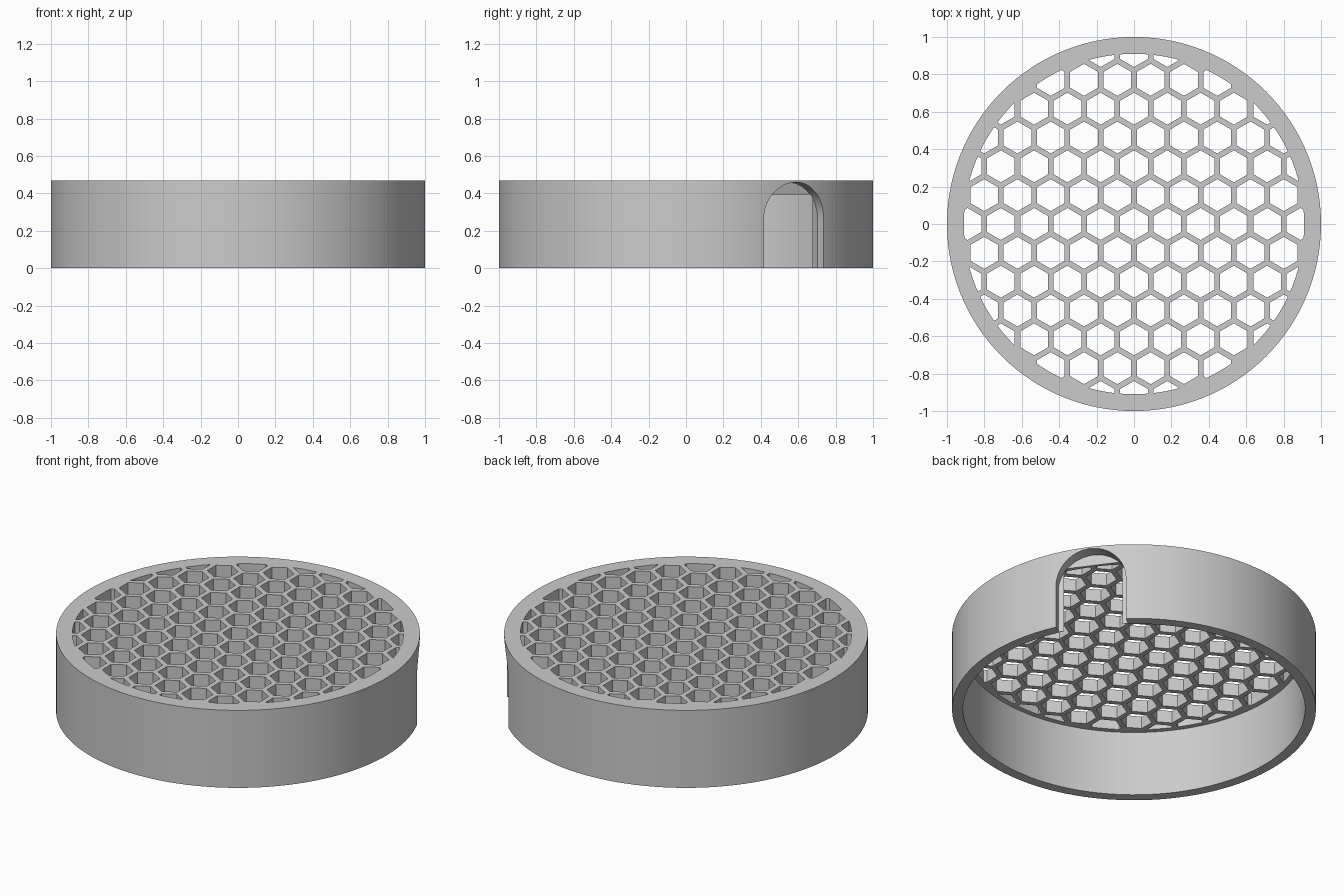
import bpy, bmesh, math
from mathutils import Matrix, Vector

OUTER, INNER, LIP = 1.0, 0.94, 0.91      # wall and lip radii
HEIGHT, GRID_Z = 0.47, 0.395             # total height, underside of the grid
SEGMENTS = 120
PITCH, BAR = 0.178, 0.03                 # honeycomb spacing and bar width
ARCH_ANGLE, ARCH_R, ARCH_TOP = math.radians(36), 0.198, 0.46

cube = bpy.data.objects.get("Cube")
if cube:
    bpy.data.objects.remove(cube, do_unlink=True)

grey = bpy.data.materials.new("light_grey")
grey.use_nodes = True
colour = (0.6, 0.6, 0.6, 1)
grey.diffuse_color = colour
grey.node_tree.nodes["Principled BSDF"].inputs["Base Color"].default_value = colour


def make_object(name, bm):
    bmesh.ops.recalc_face_normals(bm, faces=bm.faces)
    mesh = bpy.data.meshes.new(name)
    bm.to_mesh(mesh)
    bm.free()
    mesh.materials.append(grey)
    obj = bpy.data.objects.new(name, mesh)
    bpy.context.collection.objects.link(obj)
    return obj


def extrude_outline(bm, points, offset):
    face = bm.faces.new([bm.verts.new(p) for p in points])
    moved = bmesh.ops.extrude_face_region(bm, geom=[face])["geom"]
    verts = [v for v in moved if isinstance(v, bmesh.types.BMVert)]
    bmesh.ops.translate(bm, verts=verts, vec=offset)


def circle(radius, sides, z, turn=0.0):
    step = 2 * math.pi / sides
    return [Vector((radius * math.cos(i * step + turn),
                    radius * math.sin(i * step + turn), z)) for i in range(sides)]


def cut(obj, cutter):
    cutter.hide_render = True
    mod = obj.modifiers.new("cut", 'BOOLEAN')
    mod.operation, mod.solver, mod.object = 'DIFFERENCE', 'EXACT', cutter
    bpy.context.view_layer.objects.active = obj
    bpy.ops.object.modifier_apply(modifier=mod.name)
    bpy.data.objects.remove(cutter, do_unlink=True)


# Round wall with an inward lip at the top
bm = bmesh.new()
profile = [(OUTER, 0), (OUTER, HEIGHT), (LIP, HEIGHT),
           (LIP, GRID_Z), (INNER, GRID_Z), (INNER, 0)]
rings = [[bm.verts.new(p) for p in circle(r, SEGMENTS, z)] for r, z in profile]
for a, b in zip(rings, rings[1:] + rings[:1]):
    for i in range(SEGMENTS):
        j = (i + 1) % SEGMENTS
        bm.faces.new((a[i], a[j], b[j], b[i]))
wall = make_object("round_wall", bm)

# Arched opening through the wall
bm = bmesh.new()
spring, start = ARCH_TOP - ARCH_R, 0.925
outline = [(start, -ARCH_R, -0.1), (start, ARCH_R, -0.1)]
for i in range(33):
    t = math.pi * i / 32
    outline.append((start, ARCH_R * math.cos(t), spring + ARCH_R * math.sin(t)))
extrude_outline(bm, outline, (0.2, 0, 0))
bmesh.ops.transform(bm, matrix=Matrix.Rotation(ARCH_ANGLE, 4, 'Z'), verts=bm.verts)
cut(wall, make_object("arch_cutter", bm))

# Honeycomb grid filling the lip
bm = bmesh.new()
extrude_outline(bm, circle(LIP, SEGMENTS, GRID_Z), (0, 0, HEIGHT - GRID_Z))
grid = make_object("honeycomb_grid", bm)

bm = bmesh.new()
cell_r = (PITCH - BAR) / math.sqrt(3)
for row in range(-6, 7):
    y = row * PITCH * math.sqrt(3) / 2
    for col in range(-6, 7):
        x = (col + 0.5 * (row % 2)) * PITCH
        if math.hypot(x, y) < LIP + cell_r:
            centre = Vector((x, y, 0))
            extrude_outline(bm, [p + centre for p in circle(cell_r, 6, GRID_Z - 0.1, math.pi / 6)],
                            (0, 0, 0.4))
cut(grid, make_object("cell_cutter", bm))

# Smooth the round walls, keep edges crisp
for obj in (wall, grid):
    bpy.ops.object.select_all(action='DESELECT')
    obj.select_set(True)
    bpy.context.view_layer.objects.active = obj
    bpy.ops.object.shade_smooth_by_angle(angle=math.radians(30))
